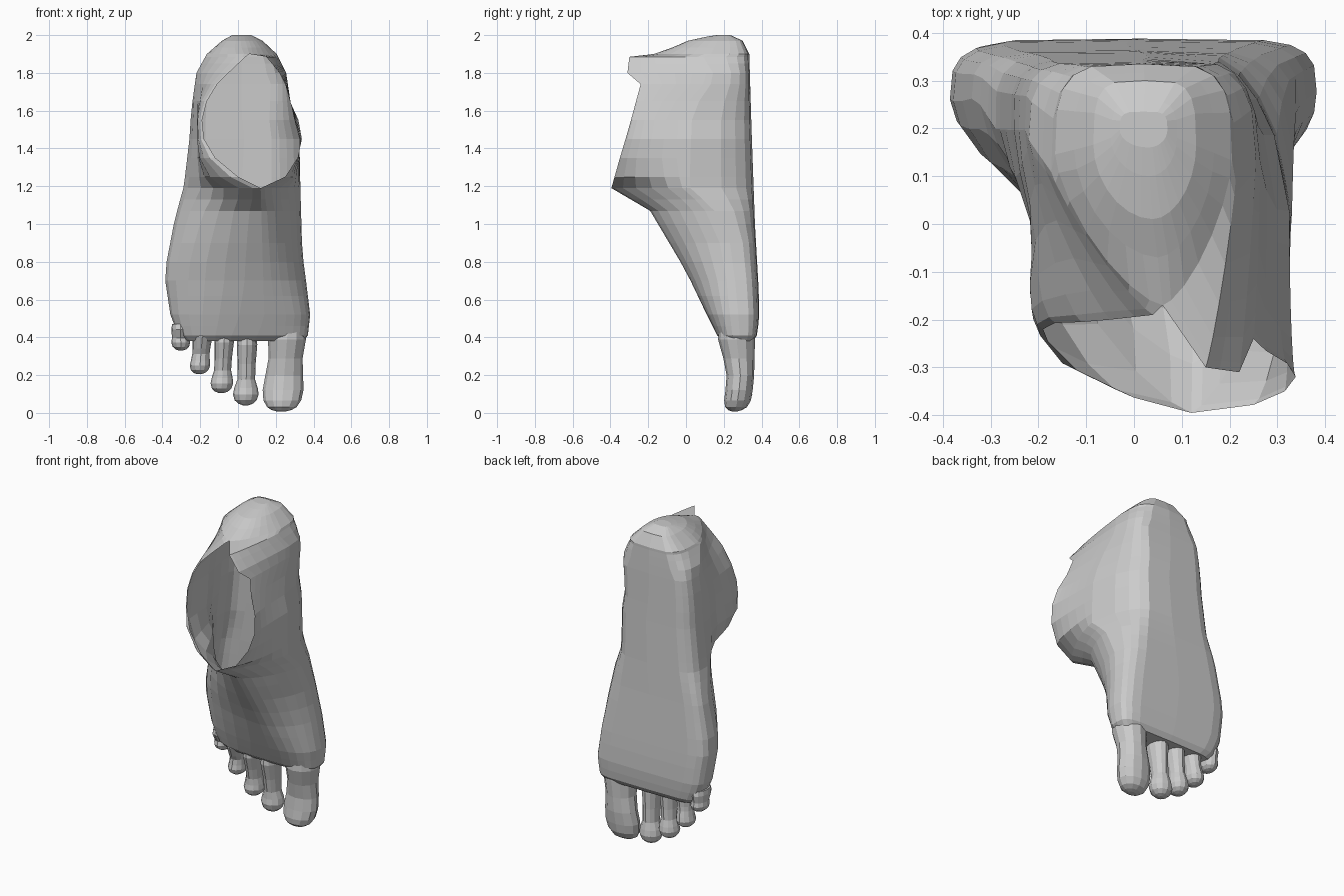
import bpy, bmesh, math
from mathutils import Vector

if "Cube" in bpy.data.objects:
    bpy.data.objects.remove(bpy.data.objects["Cube"])


def interp(keys, z):
    """Piecewise linear profile: keys are (z, value)."""
    if z <= keys[0][0]:
        return keys[0][1]
    for (a, va), (b, vb) in zip(keys, keys[1:]):
        if z <= b:
            return va + (vb - va) * (z - a) / (b - a)
    return keys[-1][1]


def loft(bm, rings, closed):
    """Skin a list of point rings with quads; returns the vertex rings."""
    vr = [[bm.verts.new(p) for p in r] for r in rings]
    for a, b in zip(vr, vr[1:]):
        n = len(a)
        for i in range(n if closed else n - 1):
            j = (i + 1) % n
            bm.faces.new((a[i], a[j], b[j], b[i]))
    return vr


def finish(bm, name):
    bmesh.ops.remove_doubles(bm, verts=bm.verts, dist=0.0008)
    bmesh.ops.recalc_face_normals(bm, faces=bm.faces)
    me = bpy.data.meshes.new(name)
    bm.to_mesh(me)
    bm.free()
    ob = bpy.data.objects.new(name, me)
    bpy.context.collection.objects.link(ob)
    return ob


# Outlines of the foot along its length (z)
LEFT = [(.38, -.28), (.41, -.31), (.5, -.355), (.7, -.385), (.8, -.378), (1, -.34), (1.2, -.29),
        (1.45, -.26), (1.6, -.25), (1.8, -.22), (1.9, -.165), (1.97, -.085), (2, -.03)]
RIGHT = [(.38, .345), (.41, .37), (.52, .382), (.7, .36), (.85, .34), (1.2, .33), (1.45, .325),
         (1.6, .285), (1.8, .255), (1.9, .205), (1.97, .13), (2, .07)]
TOP = [(.38, .2), (.41, .165), (.52, .11), (.75, .0), (1.07, -.19), (1.19, -.395), (1.35, -.35),
       (1.5, -.305), (1.74, -.24), (1.8, -.31), (1.885, -.30), (1.9, -.17), (1.935, -.07),
       (1.97, .01), (1.99, .1), (2, .16)]
# The outer rim of the ankle sits further back than the inner rim
TOP_SHIFT_L = [(1.19, 0), (1.25, .015), (1.45, .075), (1.6, .07), (1.74, .035), (1.8, .11),
               (1.885, .11), (1.9, 0)]
SOLE = [(.38, .355), (.41, .375), (.5, .388), (.65, .385), (1, .365), (1.5, .347), (1.9, .335),
        (1.97, .3), (2, .235)]
WIDEST = [(.36, .55), (.7, .66), (1, .8), (1.5, .77), (1.8, .75), (2, .5)]
WIDEST_R = [(.36, .55), (.7, .66), (.9, .7), (1.2, .55), (1.6, .5), (1.8, .7), (2, .5)]
PEAK = [(.38, .7), (.45, .8), (.7, 1.1), (.95, 1.2), (1.07, 1.3), (1.17, 1.6), (1.3, 1.1),
        (1.6, 1), (1.8, 1.7), (1.885, 1.7), (1.91, 1.2), (2, 1)]
# Hollow under the outer ankle, and inward slope of the arch on the inner side
PINCH = [(.8, 0), (1.05, .045), (1.2, .06), (1.5, .05), (1.7, .02), (1.8, 0)]
ARCH = [(.75, 0), (1, .05), (1.2, .09), (1.5, .09), (1.65, .045), (1.85, 0)]
# Left and right rims of the ankle opening (they meet where it is closed)
RIM_L = [(.36, .08), (.5, .14), (1.19, .12), (1.25, 0), (1.35, -.12), (1.45, -.18), (1.55, -.19),
         (1.65, -.165), (1.74, -.11), (1.8, -.05), (1.885, .04), (1.9, .06), (2, .03)]
RIM_R = [(.36, .08), (.5, .14), (1.19, .12), (1.25, .25), (1.35, .315), (1.45, .338), (1.55, .32),
         (1.65, .275), (1.74, .25), (1.8, .22), (1.885, .15), (1.9, .06), (2, .03)]


def half_section(z, side, rim):
    """Rim or ridge, around one side, to the middle of the sole."""
    xs, xr = interp(side, z), interp(rim, z)
    yt, ys = interp(TOP, z), interp(SOLE, z)
    e = interp(PEAK, z)
    pinch = arch = 0
    if side is LEFT:
        yw = yt + (ys - yt) * interp(WIDEST, z)
        yt += interp(TOP_SHIFT_L, z)
        pinch = interp(PINCH, z)
    else:
        yw = yt + (ys - yt) * interp(WIDEST_R, z)
        arch = interp(ARCH, z)
    xm = (interp(LEFT, z) + interp(RIGHT, z)) / 2
    pts = []
    for i in range(8):
        a = i / 7 * math.pi / 2
        c, s = max(math.cos(a), 0), math.sin(a)
        y = yw + (yt - yw) * c ** e
        p = pinch * s * s * math.exp(-((y + .04) / .14) ** 2)
        pts.append(Vector((xr + (xs - xr) * s ** e + p, y, z)))
    f = .3 if z < 1.8 else .45
    for i in range(1, 6):
        a = i / 5 * math.pi / 2
        c, s = max(math.cos(a), 0), math.sin(a)
        pts.append(Vector((xm + (xs - arch * s - xm) * c ** f, yw + (ys - yw) * s ** .6, z)))
    return pts


# Foot body, open at the ankle
levels = [.38, .41, .46, .52, .62, .7, .8, .9, 1, 1.07, 1.13, 1.19, 1.25, 1.35, 1.45, 1.55,
          1.65, 1.74, 1.8, 1.85, 1.885, 1.9, 1.935, 1.97, 1.99, 2]
rings = []
for z in levels:
    l, r = half_section(z, LEFT, RIM_L), half_section(z, RIGHT, RIM_R)
    rings.append(l + r[-2::-1])
bm = bmesh.new()
vr = loft(bm, rings, False)
for end in (vr[0], vr[-1]):
    bm.faces.new(end[:-1])
finish(bm, "foot_body")


# Toes: each station is (fraction of length, half width, half depth, centre y)
def toe(name, base, tip, stations):
    """base and tip are (x, z)."""
    rr = []
    for f, w, h, y in stations:
        x, z = (b + (t - b) * f for b, t in zip(base, tip))
        rr.append([(x + w * math.cos(a), y + h * math.sin(a), z)
                   for a in (2 * math.pi * i / 12 for i in range(12))])
    bm = bmesh.new()
    v = loft(bm, rr, True)
    bm.faces.new(v[0])
    bm.faces.new(v[-1])
    finish(bm, name)


toe("big_toe", (.265, .46), (.23, .008),
    [(0, .09, .095, .27), (.16, .1, .098, .268), (.38, .09, .082, .28), (.58, .1, .073, .288),
     (.75, .108, .072, .281), (.87, .1, .071, .273), (.95, .078, .058, .265),
     (.985, .052, .036, .26), (1, .025, .015, .258)])


def small_toe(name, base, tip, neck, pad, y_base, y_tip):
    """Narrow neck along the upper side, rounded pad at the end."""
    n = base[1] - tip[1]
    st = [(0, neck * 1.05, .07, y_base), (.2, neck * 1.15, .078, y_base)]
    if n > 3.4 * pad:
        st += [(.45, neck * 1.02, .062, y_base + .012), (1 - 2 * pad / n, neck, .055, y_base + .02)]
    st += [(1 - k * pad / n, pad * w, .066 * w, y_tip)
           for k, w in ((1.35, .92), (.85, 1), (.4, .86), (.12, .55), (0, .2))]
    toe(name, base, tip, st)


small_toe("second_toe", (.05, .44), (.04, .04), .047, .068, .26, .285)
small_toe("third_toe", (-.07, .44), (-.088, .105), .045, .06, .26, .285)
small_toe("fourth_toe", (-.185, .45), (-.205, .205), .046, .054, .265, .288)
small_toe("little_toe", (-.305, .47), (-.302, .33), .042, .05, .285, .293)
